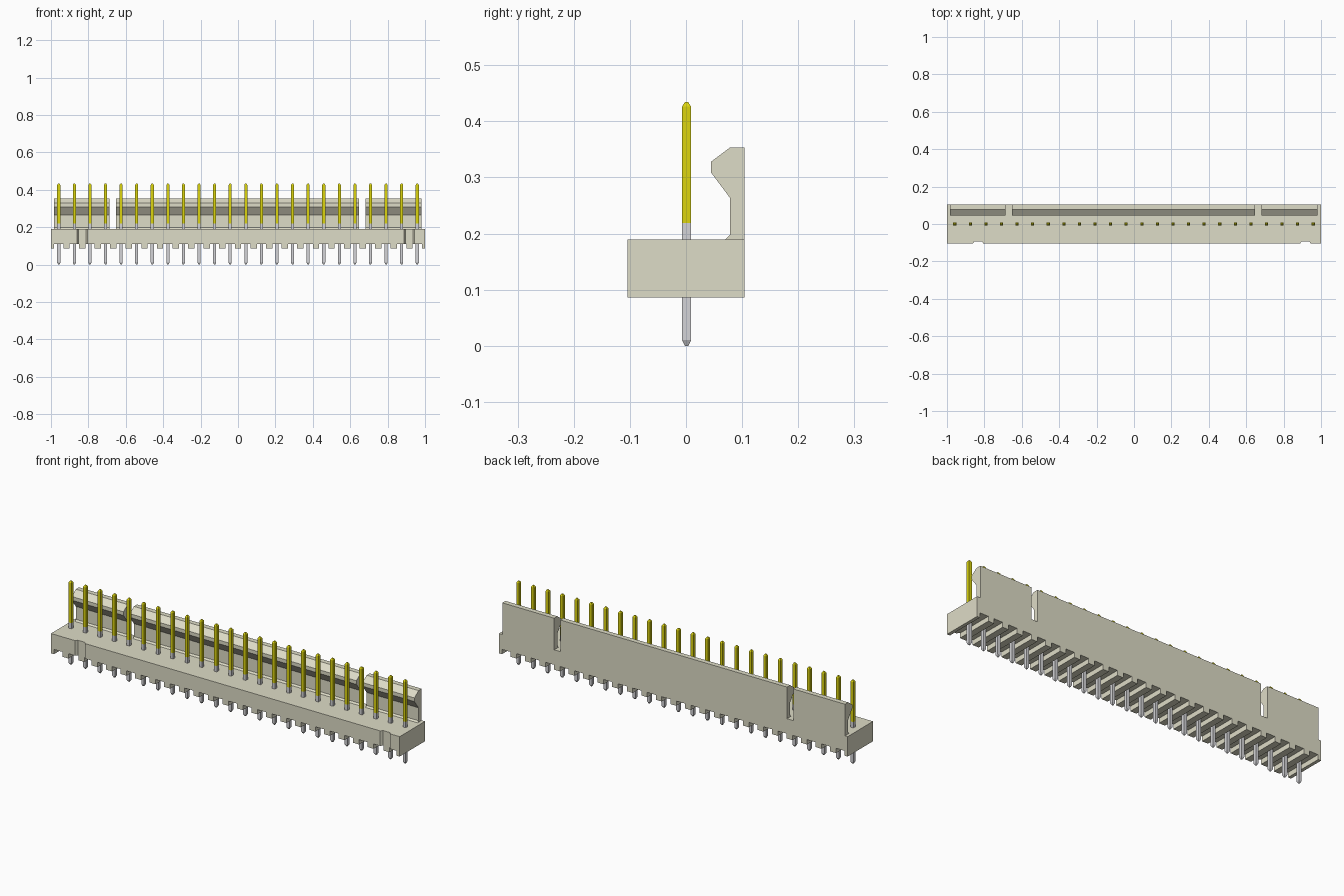
import bpy, bmesh

if "Cube" in bpy.data.objects:
    bpy.data.objects.remove(bpy.data.objects["Cube"], do_unlink=True)


def srgb(*rgb):
    return tuple(((c / 255 + 0.055) / 1.055) ** 2.4 if c > 10 else c / 255 / 12.92 for c in rgb) + (1.0,)


def material(name, color, metallic=0.0):
    m = bpy.data.materials.new(name)
    m.use_nodes = True
    m.diffuse_color = color
    bsdf = m.node_tree.nodes["Principled BSDF"]
    bsdf.inputs["Base Color"].default_value = color
    return m


ivory = material("ivory plastic", srgb(222, 220, 199))
silver = material("tinned metal", srgb(212, 212, 215))
gold = material("gold plating", srgb(220, 213, 15))


def extrude(bm, outline, axis, lo, hi):
    """Add a prism: a 2D outline in the other two axes, swept along axis."""
    def point(p, d):
        q = list(p)
        q.insert(axis, d)
        return q
    a = [bm.verts.new(point(p, lo)) for p in outline]
    b = [bm.verts.new(point(p, hi)) for p in outline]
    n = len(a)
    bm.faces.new(a)
    bm.faces.new(b[::-1])
    for i in range(n):
        bm.faces.new((a[i], b[i], b[(i + 1) % n], a[(i + 1) % n]))


def finish(bm, name, mats):
    bmesh.ops.recalc_face_normals(bm, faces=bm.faces)
    me = bpy.data.meshes.new(name)
    bm.to_mesh(me)
    bm.free()
    for m in mats:
        me.materials.append(m)
    return me


def add(name, me, loc=(0, 0, 0)):
    ob = bpy.data.objects.new(name, me)
    ob.location = loc
    bpy.context.collection.objects.link(ob)
    return ob


COUNT = 24
PITCH = 2 / COUNT
HALF_Y = 0.104
BASE_Z, SLAB_Z, TOP_Z = 0.086, 0.111, 0.189
NOTCHES = (-1 + 2 * PITCH, 1 - PITCH)
NOTCH_DEPTH = 0.011

# Base slab with two tapered keying notches along the front edge
outline = [(-1, -HALF_Y)]
for cx in NOTCHES:
    outline += [(cx - 0.028, -HALF_Y), (cx - 0.02, -HALF_Y + NOTCH_DEPTH),
                (cx + 0.02, -HALF_Y + NOTCH_DEPTH), (cx + 0.028, -HALF_Y)]
outline += [(1, -HALF_Y), (1, HALF_Y), (-1, HALF_Y)]
bm = bmesh.new()
extrude(bm, outline, 2, SLAB_Z, TOP_Z)
add("base", finish(bm, "base", [ivory]))

# Standoff ribs under the base, one between each pair of pins
bm = bmesh.new()
for i in range(COUNT + 1):
    cx = -1 + i * PITCH
    x0, x1 = max(cx - 0.017, -1), min(cx + 0.017, 1)
    front = -HALF_Y
    if any(abs(cx - n) < 0.01 for n in NOTCHES):
        front += NOTCH_DEPTH
    extrude(bm, [(x0, front), (x1, front), (x1, HALF_Y), (x0, HALF_Y)], 2, BASE_Z, SLAB_Z)
add("standoff_ribs", finish(bm, "standoff_ribs", [ivory]))

# Hooked locking wall in three segments along the back edge
hook = [(HALF_Y, TOP_Z), (HALF_Y, 0.353), (0.078, 0.353), (0.0445, 0.328),
        (0.0445, 0.309), (0.078, 0.264), (0.078, 0.197), (0.07, TOP_Z)]
for name, x0, x1 in (("right", -0.985, -0.688), ("middle", -0.652, 0.648), ("left", 0.683, 0.981)):
    bm = bmesh.new()
    extrude(bm, hook, 0, x0, x1)
    add("locking_wall_" + name, finish(bm, "locking_wall", [ivory]))

# Square pin with chamfered ends, plated above the split height
SPLIT = 0.219
bm = bmesh.new()
rings = []
for z, r in ((0, 0.003), (0.01, 0.0082), (SPLIT, 0.0082), (0.426, 0.0082), (0.434, 0.003)):
    rings.append([bm.verts.new((sx * r, sy * r, z)) for sx, sy in ((-1, -1), (1, -1), (1, 1), (-1, 1))])
bm.faces.new(rings[0])
bm.faces.new(rings[-1])
for a, b in zip(rings, rings[1:]):
    for i in range(4):
        j = (i + 1) % 4
        bm.faces.new((a[i], a[j], b[j], b[i]))
for f in bm.faces:
    f.material_index = int(f.calc_center_median().z > SPLIT)
pin = finish(bm, "pin", [silver, gold])
for i in range(COUNT):
    add(f"pin_{i + 1}", pin, (-1 + (i + 0.5) * PITCH, 0.001, 0))
